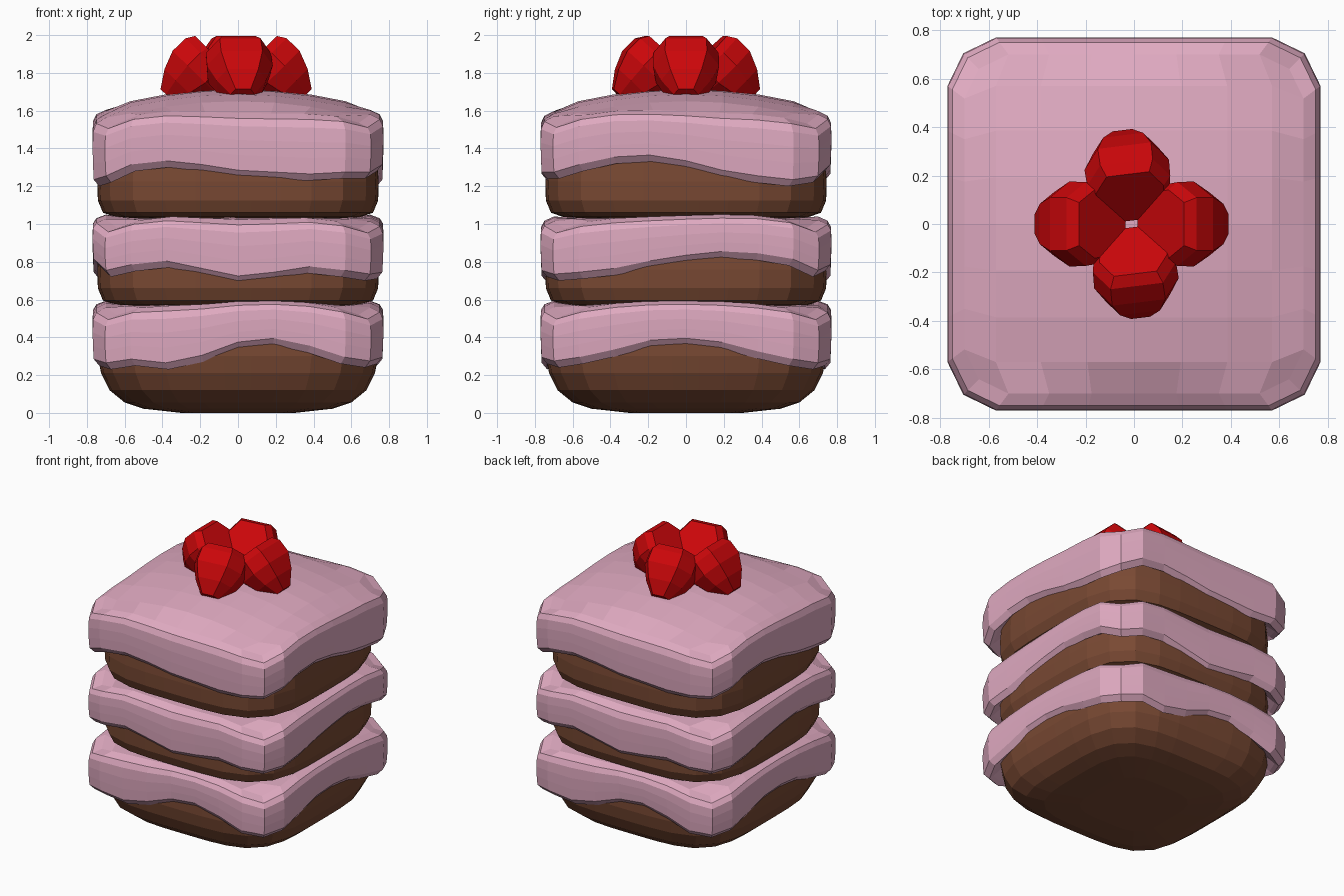
import bpy, bmesh, math
from mathutils import Vector, Matrix

cube = bpy.data.objects.get("Cube")
if cube:
    bpy.data.objects.remove(cube, do_unlink=True)


def material(name, colour):
    m = bpy.data.materials.new(name)
    m.use_nodes = True
    m.diffuse_color = (*colour, 1)
    bsdf = m.node_tree.nodes["Principled BSDF"]
    bsdf.inputs["Base Color"].default_value = (*colour, 1)
    bsdf.inputs["Roughness"].default_value = 0.8
    return m


PINK = material("pink icing", (0.74, 0.40, 0.53))
BROWN = material("chocolate sponge", (0.19, 0.066, 0.033))
RED = material("berry red", (0.60, 0.002, 0.003))


def skin(bm, rings):
    """Join a stack of equal-length rings, close the bottom and return the top loop."""
    loops = [[bm.verts.new(p) for p in ring] for ring in rings]
    n = len(loops[0])
    for a, b in zip(loops, loops[1:]):
        for i in range(n):
            j = (i + 1) % n
            bm.faces.new((a[i], a[j], b[j], b[i]))
    bm.faces.new(loops[0][::-1])
    return loops[-1]


def finish(bm, name, mat):
    bmesh.ops.recalc_face_normals(bm, faces=bm.faces)
    mesh = bpy.data.meshes.new(name)
    bm.to_mesh(mesh)
    bm.free()
    mesh.materials.append(mat)
    obj = bpy.data.objects.new(name, mesh)
    bpy.context.collection.objects.link(obj)


def loft(name, rings, mat):
    bm = bmesh.new()
    bm.faces.new(skin(bm, rings))
    finish(bm, name, mat)


# Sponge layers: soft rounded blocks
def soft_square(half, z, count=32):
    points = []
    for k in range(count):
        a = math.tau * (k + 0.5) / count
        c, s = math.cos(a), math.sin(a)
        r = half / (abs(c) ** 4 + abs(s) ** 4) ** 0.25
        points.append((r * c, r * s, z))
    return points


def sponge(name, profile):
    loft(name, [soft_square(h, z) for h, z in profile], BROWN)


sponge("bottom_sponge", [(0.3, 0), (0.5, 0.022), (0.6, 0.055), (0.68, 0.12),
                         (0.725, 0.21), (0.742, 0.3), (0.74, 0.42), (0.68, 0.5)])
for name, z in (("middle_sponge", 0.56), ("top_sponge", 1.025)):
    sponge(name, [(0.45, z), (0.65, z + 0.012), (0.715, z + 0.035), (0.742, z + 0.1),
                  (0.745, z + 0.2), (0.735, z + 0.33), (0.68, z + 0.4)])


# Icing layers: slabs whose lower edge drips in a wave, the same on opposite sides
STEPS = [-0.74, -0.5, -0.25, 0, 0.25, 0.5, 0.74]
CORNER = 0.915
SIDE = [(0.715, 0, 0), (0.735, -0.02, 0), (0.764, 0.015, 0), (0.768, 0, 0.3), (0.77, 0, 0.55),
        (0.767, 0, 0.78), (0.75, 0, 0.91), (0.7, 0, 1)]


def square_ring(half, height):
    """Square with cut corners, 8 points a side; height(side, index), index 0 is the corner."""
    points = []
    for side in range(4):
        turn = Matrix.Rotation(side * math.pi / 2, 3, "Z")
        flat = [(-CORNER, -CORNER)] + [(t, -1) for t in STEPS]
        for i, (x, y) in enumerate(flat):
            points.append(turn @ Vector((x * half, y * half, height(side, i))))
    return points


def icing(name, front, right, ridge, centre, curve):
    waves = (front, right)
    mean = sum(front + right) / 16

    def height(low, rise):
        # blend between the dripping edge (0) and the ridge at the top (1)
        def z(side, i):
            w = waves[side % 2][i]
            dip = 0.05 if i == 0 else 0.015 if i in (1, 7) else 0
            return w + (ridge + 0.2 * (w - mean) - dip - w) * rise + low
        return z

    bm = bmesh.new()
    rings = [square_ring(0.6, lambda side, i: mean + 0.1)]
    rings += [square_ring(h, height(low, rise)) for h, low, rise in SIDE]
    rim = skin(bm, rings)

    # the top is a grid of quads inside the rim, bulging towards its middle
    grid = {}
    for i in range(8):
        cells = ((i, 0), (8, i), (8 - i, 8), (0, 8 - i))
        for side, cell in enumerate(cells):
            grid[cell] = rim[side * 8 + i]
    for c, tx in enumerate(STEPS, 1):
        for r, ty in enumerate(STEPS, 1):
            x, y = tx * 0.77, ty * 0.77
            grid[c, r] = bm.verts.new((x, y, centre - curve * (x * x + y * y)))
    for c in range(8):
        for r in range(8):
            bm.faces.new((grid[c, r], grid[c + 1, r], grid[c + 1, r + 1], grid[c, r + 1]))
    finish(bm, name, PINK)


icing("bottom_icing",
      [0.25, 0.27, 0.25, 0.29, 0.36, 0.38, 0.34, 0.28],
      [0.26, 0.28, 0.32, 0.37, 0.38, 0.36, 0.31, 0.27], 0.58, 0.58, 0.02)
icing("middle_icing",
      [0.74, 0.77, 0.79, 0.75, 0.71, 0.73, 0.76, 0.74],
      [0.72, 0.73, 0.75, 0.79, 0.82, 0.84, 0.83, 0.80], 1.035, 1.04, 0.02)
icing("top_icing",
      [1.24, 1.30, 1.32, 1.30, 1.27, 1.26, 1.25, 1.26],
      [1.26, 1.30, 1.34, 1.35, 1.32, 1.27, 1.24, 1.22], 1.59, 1.715, 0.2)


# Berries: blunt cones leaning on each other, the tips pointing out and down
ANGLES = [38, 78, 118, 162, 198, 242, 282, 322]
BERRY = [(0, 0.155), (0.045, 0.19), (0.14, 0.193), (0.24, 0.145), (0.33, 0.07)]
axis = Vector((0.7, 0, -0.71))
up = Vector((0.71, 0, 0.7))
across = Vector((0, 1, 0))

for name, heading, centre_x in (("left_berry", 0, 0), ("back_berry", 97, 0),
                                ("right_berry", 180, -0.02), ("front_berry", 277, -0.02)):
    turn = Matrix.Rotation(math.radians(heading), 3, "Z")
    rings = []
    for along, radius in BERRY:
        centre = Vector((0.12, 0, 1.91)) + axis * along
        rings.append([turn @ (centre + up * radius * math.cos(math.radians(a))
                              + across * radius * 0.93 * math.sin(math.radians(a)))
                      + Vector((centre_x, 0, 0)) for a in ANGLES])
    loft(name, rings, RED)
